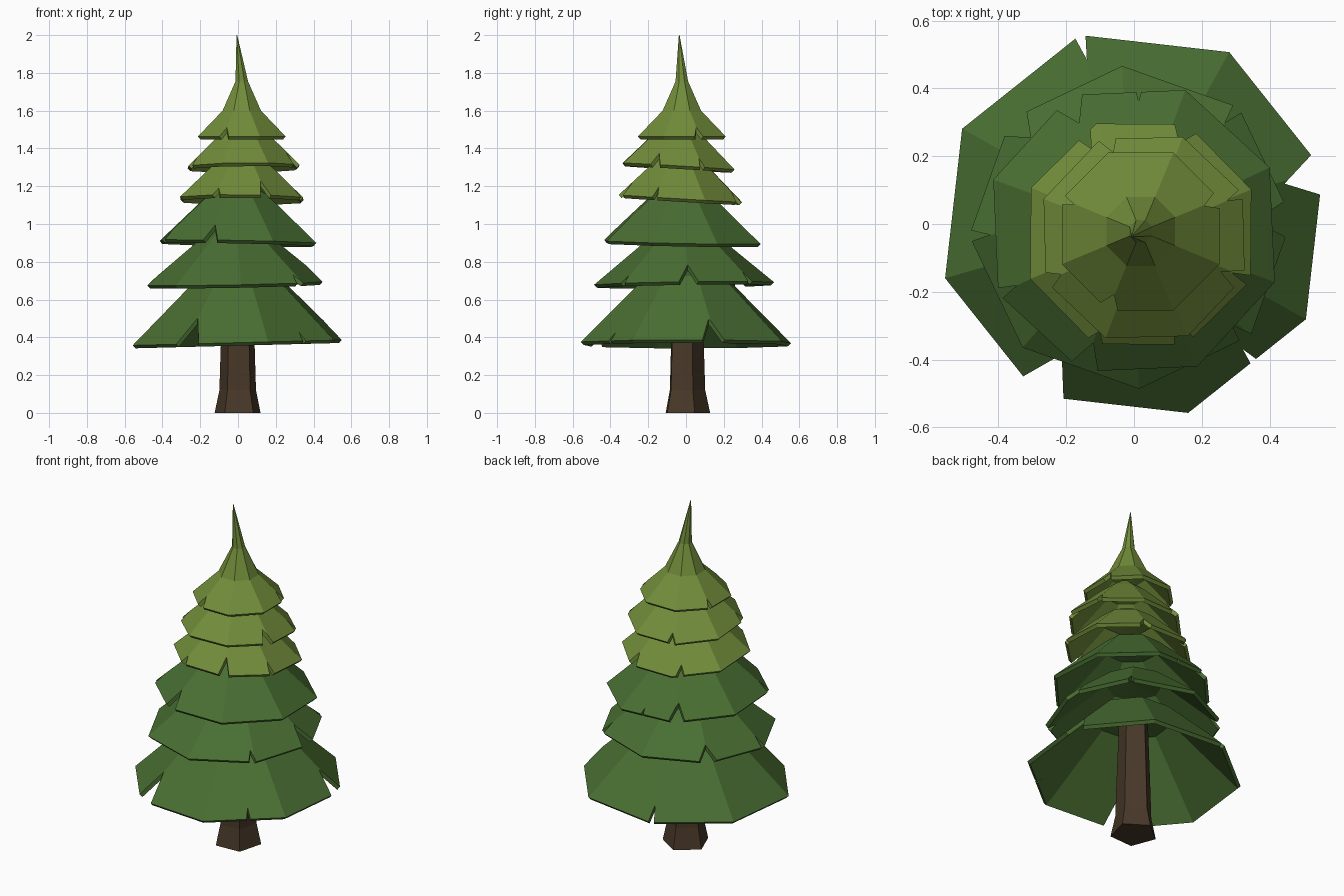
import bpy, math

if "Cube" in bpy.data.objects:
    bpy.data.objects.remove(bpy.data.objects["Cube"])


def material(name, rgb):
    m = bpy.data.materials.new(name)
    m.diffuse_color = (*rgb, 1)
    m.use_nodes = True
    m.node_tree.nodes["Principled BSDF"].inputs["Base Color"].default_value = m.diffuse_color
    return m


BARK = material("bark_brown", (0.065, 0.040, 0.021))
DARK = material("dark_green", (0.066, 0.156, 0.032))
LIGHT = material("light_green", (0.165, 0.262, 0.042))


def mesh_object(name, verts, faces, mat=None):
    me = bpy.data.meshes.new(name)
    me.from_pydata(verts, [], faces)
    if mat:
        me.materials.append(mat)
    ob = bpy.data.objects.new(name, me)
    bpy.context.collection.objects.link(ob)
    return ob


def lathe(name, profile, n, start, mat, centre=(0, 0), tilt=(0, 0), tip=(0, 0)):
    """Closed faceted solid from (radius, z) pairs, first and last capped.
    tip shifts the first ring sideways; tilt slopes the whole part."""
    verts, faces = [], []
    for i, (r, z) in enumerate(profile):
        for k in range(n):
            a = math.radians(start) + k * math.tau / n
            x, y = r * math.cos(a), r * math.sin(a)
            dz = tilt[0] * x + tilt[1] * y
            if i == 0:
                x, y = x + tip[0], y + tip[1]
            verts.append((x + centre[0], y + centre[1], z + dz))
    for i in range(len(profile) - 1):
        for k in range(n):
            j = (k + 1) % n
            faces.append((i * n + k, (i + 1) * n + k, (i + 1) * n + j, i * n + j))
    last = (len(profile) - 1) * n
    faces.append(tuple(range(n)))
    faces.append(tuple(last + k for k in reversed(range(n))))
    return mesh_object(name, verts, faces, mat)


def notch(ob, centre, r, z, cuts):
    """Cut V notches (angle, half width, depth) into a branch tier's rim."""
    verts, faces = [], []
    for angle, half, depth in cuts:
        a = math.radians(angle)
        c, s = math.cos(a), math.sin(a)
        grow = (depth + 0.1) / depth
        tri = [(r - depth, 0), (r + 0.1, -half * grow), (r + 0.1, half * grow)]
        b = len(verts)
        for h in (z - 0.3, z + 0.5):
            verts += [(centre[0] + c * u - s * v, centre[1] + s * u + c * v, h)
                      for u, v in tri]
        faces += [(b + 2, b + 1, b), (b + 3, b + 4, b + 5)]
        faces += [(b + i, b + (i + 1) % 3, b + 3 + (i + 1) % 3, b + 3 + i)
                  for i in range(3)]
    cutter = mesh_object(ob.name + "_cutter", verts, faces)
    cutter.hide_render = True
    mod = ob.modifiers.new("notches", "BOOLEAN")
    mod.operation = "DIFFERENCE"
    mod.solver = "EXACT"
    mod.object = cutter
    bpy.context.view_layer.objects.active = ob
    bpy.ops.object.modifier_apply(modifier=mod.name)
    bpy.data.objects.remove(cutter)


# Trunk: five-sided with a flared foot
lathe("trunk", [(0.08, 0.75), (0.095, 0.34), (0.102, 0.12), (0.128, 0)], 5, -51, BARK)

# Branch tiers: centre, rim radius, rim z, top radius, top z, first corner, tilt, notches
tiers = [
    ("lower_branches_1", DARK, (0, 0), 0.58, 0.372, 0.22, 0.72, 16, (0.026, 0),
     [(15, 0.075, 0.12), (241, 0.085, 0.14), (106, 0.017, 0.075), (311, 0.02, 0.09)]),
    ("lower_branches_2", DARK, (-0.01, -0.01), 0.477, 0.685, 0.17, 0.94, 3, (0.02, 0.015),
     [(3, 0.065, 0.11), (138, 0.065, 0.08), (183, 0.018, 0.06), (48, 0.018, 0.06),
      (316, 0.022, 0.06)]),
    ("lower_branches_3", DARK, (0, -0.02), 0.442, 0.905, 0.16, 1.16, 25, (-0.02, -0.02),
     [(250, 0.05, 0.09), (117, 0.055, 0.085), (88, 0.015, 0.06), (205, 0.018, 0.06)]),
    ("upper_branches_1", LIGHT, (0.02, -0.03), 0.352, 1.135, 0.15, 1.32, 22, (-0.005, -0.06),
     [(292, 0.035, 0.085), (67, 0.045, 0.06), (337, 0.016, 0.06), (120, 0.03, 0.06),
      (247, 0.03, 0.04)]),
    ("upper_branches_2", LIGHT, (0.03, -0.04), 0.318, 1.305, 0.12, 1.49, 24, (0.01, -0.06),
     [(336, 0.035, 0.07), (24, 0.016, 0.05), (204, 0.03, 0.05), (110, 0.03, 0.05)]),
    ("treetop", LIGHT, (0.02, -0.022), 0.252, 1.463, 0.11, 1.6, 22.5, (0, 0),
     [(247, 0.035, 0.05), (22, 0.03, 0.05), (158, 0.016, 0.04)]),
]
for name, mat, c, r, z, rt, zt, start, tilt, cuts in tiers:
    t = 0.016
    top = [(0.04, zt + 0.06)]
    tip = (0, 0)
    if name == "treetop":                      # long drawn-out spike
        top, tip = [(0.002, 2.0), (0.036, 1.755)], (-0.026, -0.014)
    profile = top + [(rt, zt), (r, z), (r - t, z - t), (rt - t, zt - t), (0.02, zt)]
    ob = lathe(name, profile, 8, start, mat, c, tilt, tip)
    notch(ob, c, r, z, cuts)
